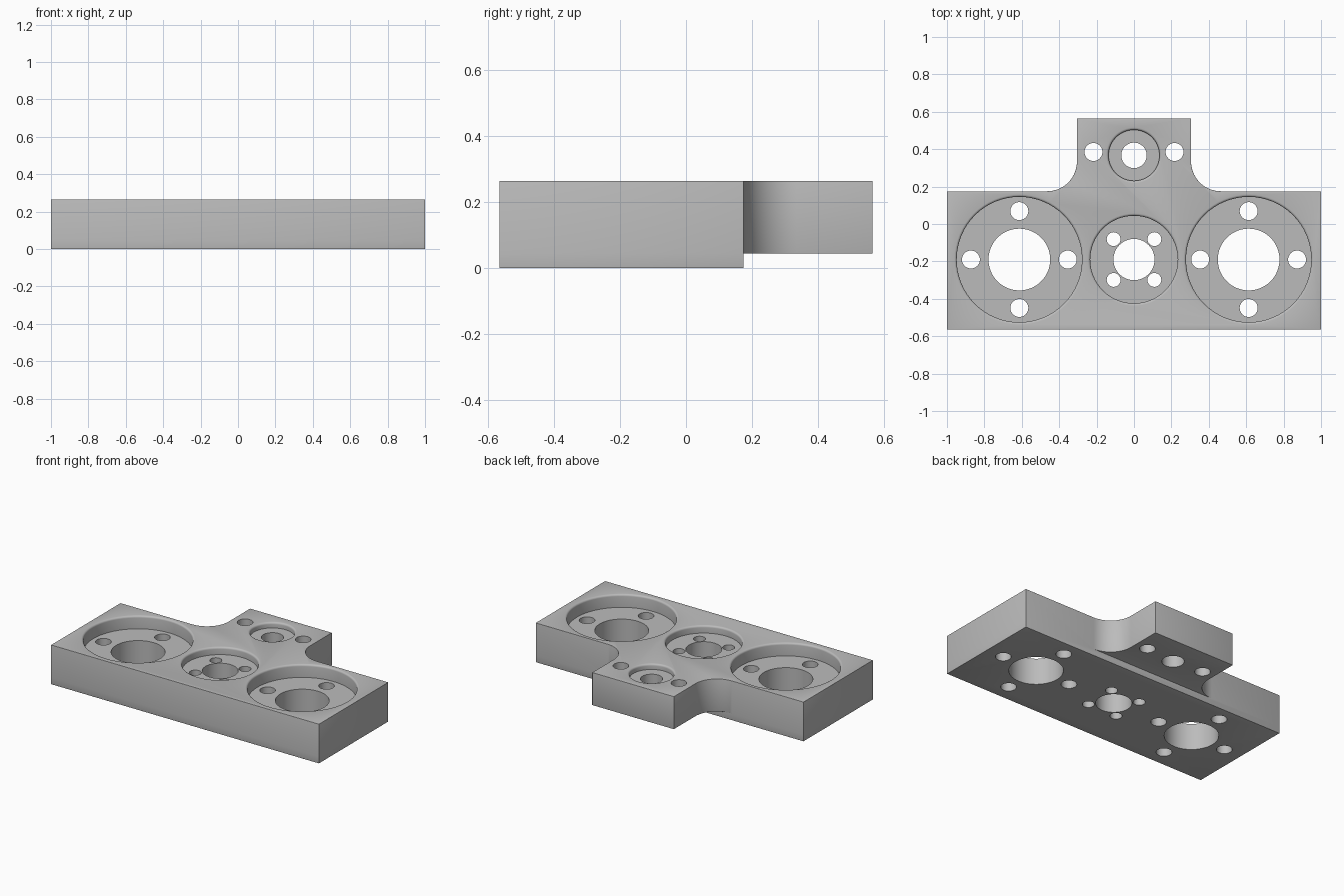
import bpy, bmesh, math

cube = bpy.data.objects.get("Cube")
if cube:
    bpy.data.objects.remove(cube, do_unlink=True)

TOP, STEP = 0.265, 0.045          # plate top and underside of the rear tongue
FRONT, SHOULDER, REAR = -0.565, 0.175, 0.565
TONGUE, FILLET, EDGE = 0.305, 0.16, 0.013

grey = bpy.data.materials.new("plain_grey")
grey.use_nodes = True
grey.diffuse_color = (0.5, 0.5, 0.5, 1)
grey.node_tree.nodes["Principled BSDF"].inputs["Base Color"].default_value = (0.5, 0.5, 0.5, 1)


def new_object(name, bm):
    bmesh.ops.recalc_face_normals(bm, faces=bm.faces)
    mesh = bpy.data.meshes.new(name)
    bm.to_mesh(mesh)
    bm.free()
    mesh.materials.append(grey)
    obj = bpy.data.objects.new(name, mesh)
    bpy.context.collection.objects.link(obj)
    return obj


def build_plate():
    # Right half of the outline, mirrored for the other half
    half = [(1, FRONT), (1, SHOULDER)]
    for i in range(17):
        a = math.pi / 2 * i / 16
        half.append((TONGUE + FILLET * (1 - math.sin(a)),
                     SHOULDER + FILLET * (1 - math.cos(a))))
    half.append((TONGUE, REAR))
    outline = half + [(-x, y) for x, y in reversed(half)]

    bm = bmesh.new()
    verts = [bm.verts.new((x, y, STEP)) for x, y in outline]
    under = bm.faces.new(verts)
    top = bmesh.ops.extrude_face_region(bm, geom=[under], use_keep_orig=True)["geom"]
    for v in top:
        if isinstance(v, bmesh.types.BMVert):
            v.co.z = TOP
    # Split the underside at the shoulder and drop the main block to the ground
    bmesh.utils.face_split(under, verts[2], verts[-3])
    block = min((f for f in bm.faces if all(v.co.z < 0.1 for v in f.verts)),
                key=lambda f: f.calc_center_median().y)
    drop = bmesh.ops.extrude_face_region(bm, geom=[block])["geom"]
    for v in drop:
        if isinstance(v, bmesh.types.BMVert):
            v.co.z = 0
    bmesh.ops.recalc_face_normals(bm, faces=bm.faces)
    bmesh.ops.dissolve_limit(bm, angle_limit=0.01, verts=bm.verts, edges=bm.edges)
    # Round every outer edge
    sharp = [e for e in bm.edges if e.is_manifold and e.calc_face_angle_signed() > 0.6]
    bmesh.ops.bevel(bm, geom=sharp, offset=EDGE, segments=3, profile=0.5,
                    affect='EDGES', clamp_overlap=True)
    return new_object("mounting_plate", bm)


def cut(profile, x, y, sides):
    """Subtract a turned shape, given as (radius, height) from bottom to top."""
    bm = bmesh.new()
    rings = [[bm.verts.new((x + r * math.cos(math.tau * i / sides),
                            y + r * math.sin(math.tau * i / sides), z))
              for i in range(sides)] for r, z in profile]
    for low, high in zip(rings, rings[1:]):
        for i in range(sides):
            j = (i + 1) % sides
            bm.faces.new((low[i], low[j], high[j], high[i]))
    bm.faces.new(rings[0])
    bm.faces.new(rings[-1])
    cutter = new_object("cutter", bm)
    cutter.hide_render = True
    mod = plate.modifiers.new("cut", 'BOOLEAN')
    mod.operation, mod.solver, mod.object = 'DIFFERENCE', 'EXACT', cutter
    bpy.ops.object.modifier_apply(modifier=mod.name)
    bpy.data.objects.remove(cutter, do_unlink=True)


def hole(x, y, radius, top=TOP + 0.1):
    cut([(radius, -0.1), (radius, top)], x, y, 32)


def pocket(x, y, radius, depth, bore):
    floor = TOP - depth
    lip = [(radius + EDGE * (1 - math.cos(a)), TOP - EDGE * (1 - math.sin(a)))
           for a in (math.pi / 8 * i for i in range(5))]
    rim = lip[-1][0]
    cut([(bore, -0.1), (bore, floor), (radius, floor)] + lip + [(rim, TOP + 0.1)], x, y, 64)


plate = build_plate()
bpy.ops.object.select_all(action='DESELECT')
bpy.context.view_layer.objects.active = plate
plate.select_set(True)

# Large side pockets with four bolt holes each
ROW = -0.19
for side in (-1, 1):
    cx = side * 0.613
    pocket(cx, ROW, 0.335, 0.087, 0.165)
    for dx, dy in ((1, 0), (-1, 0), (0, 1), (0, -1)):
        hole(cx + dx * 0.259, ROW + dy * 0.259, 0.048, TOP - 0.04)

# Centre pocket with diagonal bolt holes
pocket(0, ROW, 0.234, 0.05, 0.11)
for dx in (-1, 1):
    for dy in (-1, 1):
        hole(dx * 0.109, ROW + dy * 0.109, 0.037, TOP - 0.025)

# Tongue pocket with a hole on either side
pocket(0, 0.367, 0.136, 0.037, 0.068)
for side in (-1, 1):
    hole(side * 0.217, 0.385, 0.048)

bpy.ops.object.shade_smooth_by_angle(angle=math.radians(35))
